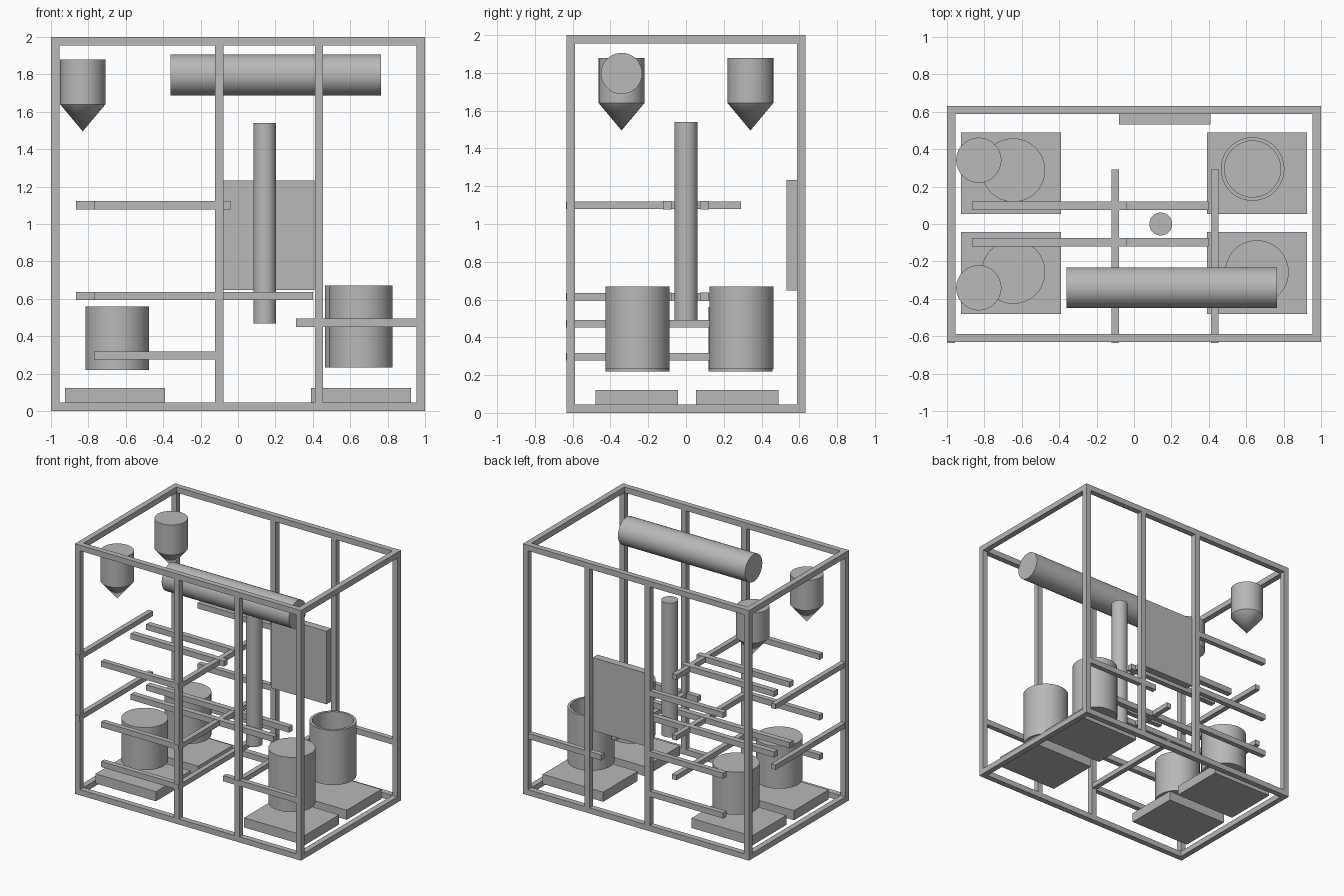
import bpy
import bmesh
import math
from mathutils import Matrix, Vector

cube = bpy.data.objects.get("Cube")
if cube:
    bpy.data.objects.remove(cube, do_unlink=True)

# Single grey material
grey = bpy.data.materials.new("plain_grey")
grey.use_nodes = True
colour = (0.48, 0.48, 0.48, 1)
grey.diffuse_color = colour
grey.node_tree.nodes["Principled BSDF"].inputs["Base Color"].default_value = colour

BAR = 0.045
H = BAR / 2
X, Y = 1 - H, 0.632 - H
POST_L, POST_R = -0.10, 0.433


def finish(name, bm):
    mesh = bpy.data.meshes.new(name)
    bmesh.ops.recalc_face_normals(bm, faces=bm.faces)
    bm.to_mesh(mesh)
    bm.free()
    mesh.materials.append(grey)
    obj = bpy.data.objects.new(name, mesh)
    bpy.context.collection.objects.link(obj)
    return obj


def box(name, x, y, z):
    """Box from (min, max) pairs."""
    bm = bmesh.new()
    size = Vector((x[1] - x[0], y[1] - y[0], z[1] - z[0]))
    mid = Vector((sum(x), sum(y), sum(z))) / 2
    bmesh.ops.create_cube(bm, size=1, matrix=Matrix.Translation(mid) @ Matrix.Diagonal(size).to_4x4())
    return finish(name, bm)


def around(c, half=H):
    return (c - half, c + half)


def lathe(name, profile, location, along_x=False):
    """Spin a (radius, height) profile that starts and ends on the axis."""
    bm = bmesh.new()
    verts = [bm.verts.new((r, 0, h)) for r, h in profile]
    edges = [bm.edges.new(pair) for pair in zip(verts, verts[1:])]
    bmesh.ops.spin(bm, geom=verts + edges, cent=(0, 0, 0), axis=(0, 0, 1),
                   angle=math.tau, steps=48)
    bmesh.ops.remove_doubles(bm, verts=bm.verts, dist=0.0001)
    if along_x:
        bmesh.ops.rotate(bm, verts=bm.verts, matrix=Matrix.Rotation(math.pi / 2, 3, 'Y'))
    bmesh.ops.translate(bm, verts=bm.verts, vec=location)
    obj = finish(name, bm)
    bpy.ops.object.select_all(action='DESELECT')
    obj.select_set(True)
    bpy.context.view_layer.objects.active = obj
    bpy.ops.object.shade_smooth_by_angle(angle=math.radians(30))
    return obj


def cylinder(name, r, z0, z1, location, along_x=False):
    return lathe(name, [(0, z0), (r, z0), (r, z1), (0, z1)], location, along_x)


# Outer frame: rails around the top and bottom, posts front and back
for level, z in (("bottom", H), ("top", 2 - H)):
    for side, y in (("front", -Y), ("back", Y)):
        box(f"{level}_{side}_rail", (-1, 1), around(y), around(z))
    for side, x in (("right", -X), ("left", X)):
        box(f"{level}_{side}_rail", around(x), (-Y + H, Y - H), around(z))
for side, y in (("front", -Y), ("back", Y)):
    for x in (-X, POST_L, POST_R, X):
        box(f"{side}_post", around(x), around(y), (BAR, 2 - BAR))

# Short rails running sideways from the posts, front and back
for side, y in (("front", -Y), ("back", Y)):
    for z in (1.1, 0.615, 0.297):
        box(f"{side}_short_rail", (-0.77, POST_L), around(y, 0.02), around(z))
    box(f"{side}_tank_rail", (0.31, 0.98), around(y, 0.02), around(0.472))

# Cross rails running from the front towards the back
for x, heights in ((-X, (1.1, 0.615)), (POST_L, (1.1, 0.615, 0.297)), (POST_R, (0.472,))):
    for z in heights:
        box("cross_rail", around(x, 0.02), (-0.635, 0.292), around(z, 0.02))

# Long inner rails
for y in (-0.098, 0.098):
    box("upper_inner_rail", (-0.865, -0.04), around(y), around(1.1))
    box("lower_inner_rail", (-0.865, 0.4), around(y), around(0.615))

# Base plates
for y in ((-0.48, -0.043), (0.053, 0.49)):
    for x in ((-0.925, -0.39), (0.39, 0.925)):
        box("base_plate", x, y, (BAR, 0.122))

# Tanks: three closed, one open with a wall
for y in (-0.257, 0.288):
    cylinder("short_tank", 0.17, 0.22, 0.56, (-0.645, y, 0))
cylinder("tall_tank", 0.17, 0.232, 0.67, (0.657, -0.257, 0))
lathe("open_tank", [(0, 0.232), (0.17, 0.232), (0.17, 0.67), (0.15, 0.67),
                    (0.15, 0.252), (0, 0.252)], (0.634, 0.294, 0))

# Hoppers with conical bottoms
for y in (-0.341, 0.341):
    lathe("hopper", [(0, 1.495), (0.121, 1.64), (0.121, 1.88), (0, 1.88)], (-0.83, y, 0))

# Horizontal vessel, upright column and back panel
cylinder("horizontal_vessel", 0.109, -0.5625, 0.5625, (0.2025, -0.341, 1.797), True)
cylinder("column", 0.061, 0.467, 1.54, (0.143, 0, 0))
box("control_panel", (-0.08, 0.41), (0.532, 0.592), (0.648, 1.232))
